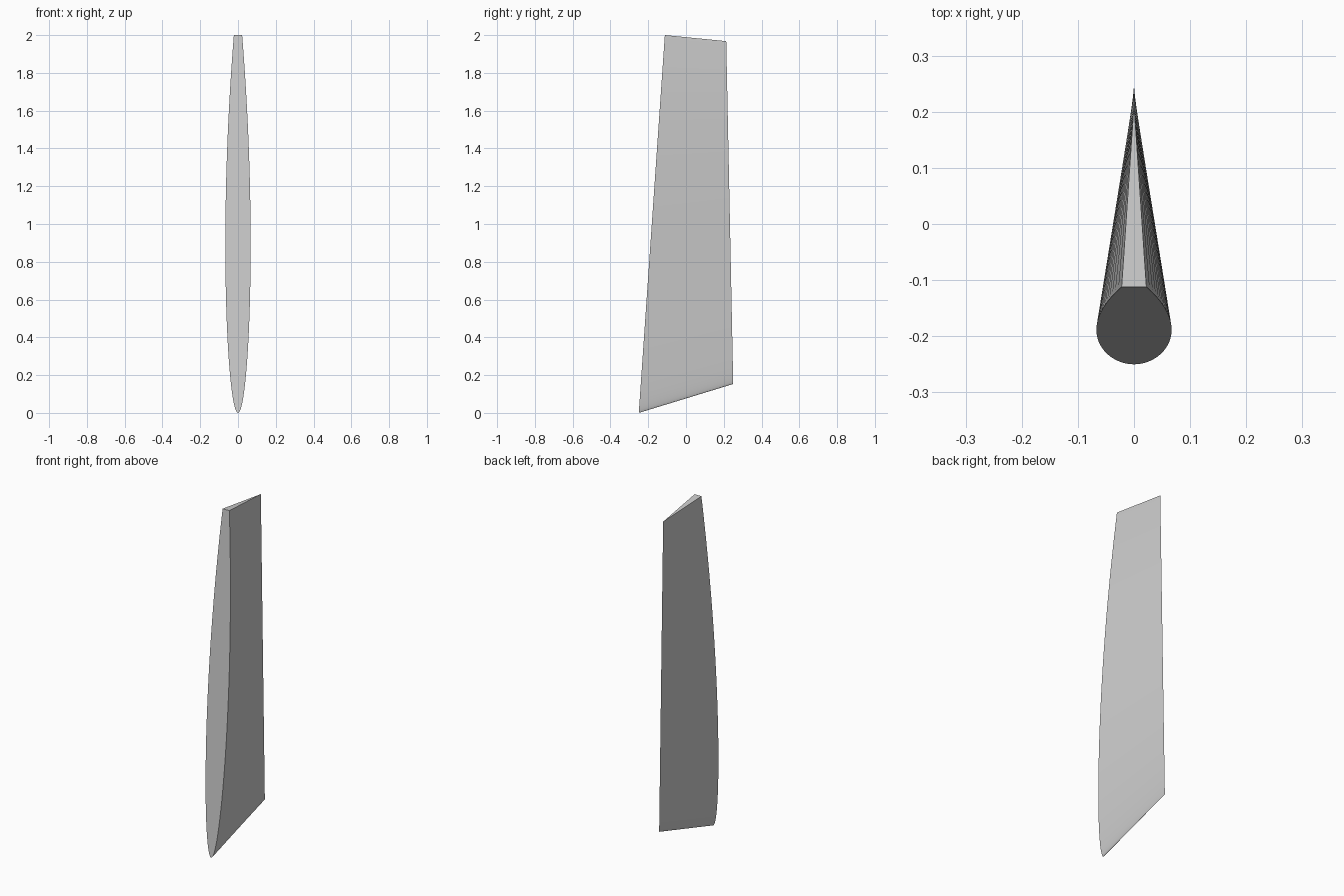
import bpy, bmesh, math
from mathutils import Vector

if "Cube" in bpy.data.objects:
    bpy.data.objects.remove(bpy.data.objects["Cube"])

ROWS = 48


def half_width(u):
    """Half width of the front face at fraction u of its height."""
    return math.sqrt(u) * (0.1401 - 0.0658 * u - 0.0523 * u * u)


# End points of the leaning front face and of the sharp rear edge
front_low, front_high = Vector((0, -0.25, 0)), Vector((0, -0.112, 2.0))
rear_low, rear_high = Vector((0, 0.25, 0.153)), Vector((0, 0.213, 1.968))

# Rows crowd together near the rounded bottom tip
bm = bmesh.new()
tip = bm.verts.new(front_low)
left, right, rear = [tip], [tip], [bm.verts.new(rear_low)]
for i in range(1, ROWS + 1):
    u = (i / ROWS) ** 2
    p = front_low.lerp(front_high, u)
    w = Vector((half_width(u), 0, 0))
    left.append(bm.verts.new(p - w))
    right.append(bm.verts.new(p + w))
    rear.append(bm.verts.new(rear_low.lerp(rear_high, u)))

# Curved flanks ruled from the front outline to the rear edge
flanks = []
for i in range(ROWS):
    flanks.append(bm.faces.new((right[i], rear[i], rear[i + 1], right[i + 1])))
    flanks.append(bm.faces.new((left[i], left[i + 1], rear[i + 1], rear[i])))
# The bottom seam joins both flanks at the tip
# Flat front face and top cap
bm.faces.new([tip] + right[1:] + left[:0:-1])
bm.faces.new((right[-1], rear[-1], left[-1]))
bmesh.ops.recalc_face_normals(bm, faces=bm.faces)

mesh = bpy.data.meshes.new("wedge_blade")
bm.to_mesh(mesh)
bm.free()
blade = bpy.data.objects.new("wedge_blade", mesh)
bpy.context.collection.objects.link(blade)

# Smooth flanks, crisp front, cap and rear edge
bpy.context.view_layer.objects.active = blade
blade.select_set(True)
bpy.ops.object.shade_smooth_by_angle(angle=math.radians(15))
